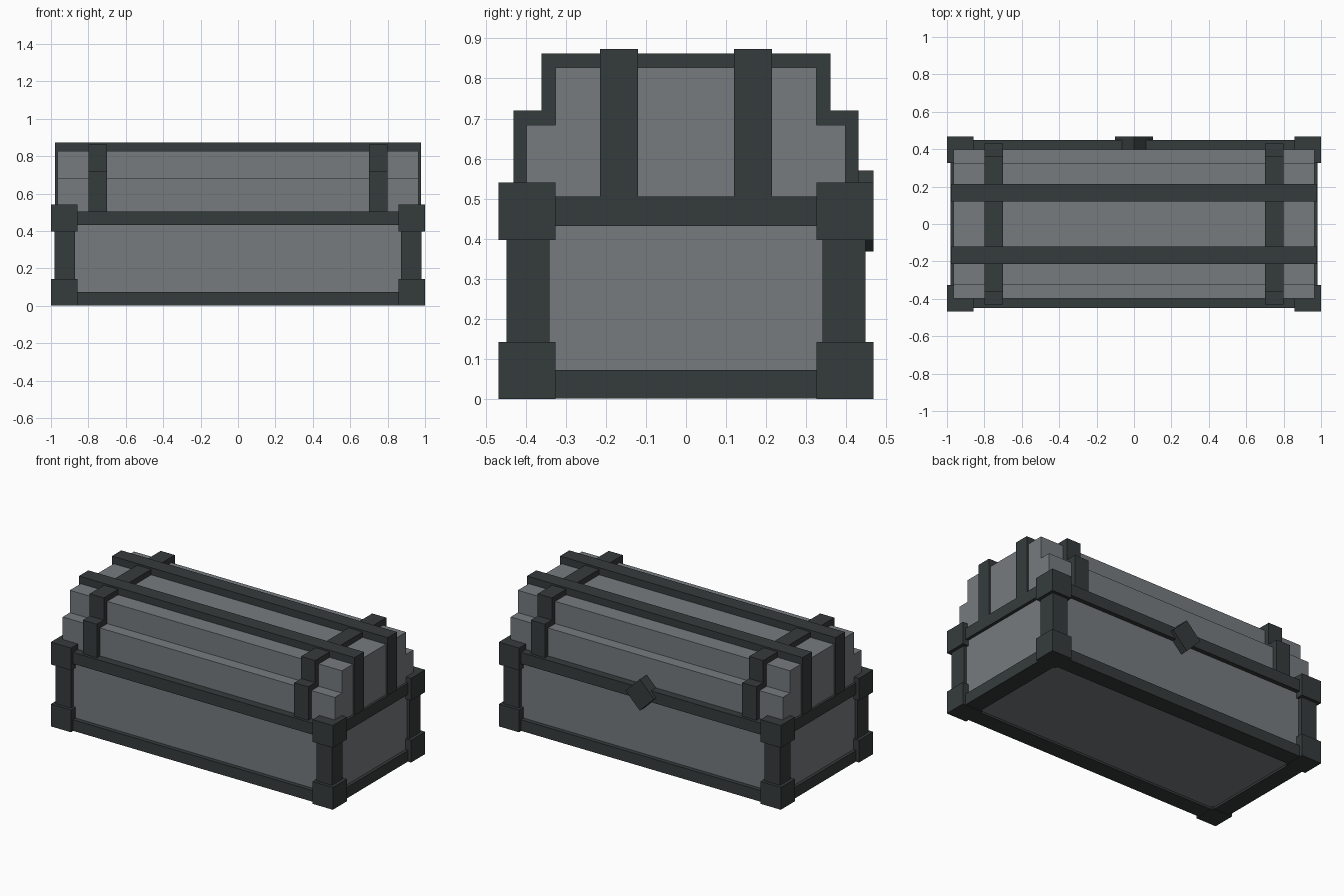
import bpy, bmesh, math
from mathutils import Matrix

if "Cube" in bpy.data.objects:
    bpy.data.objects.remove(bpy.data.objects["Cube"])


def material(name, rgb):
    m = bpy.data.materials.new(name)
    m.diffuse_color = (*rgb, 1)
    m.use_nodes = True
    m.node_tree.nodes["Principled BSDF"].inputs["Base Color"].default_value = m.diffuse_color
    return m


GREY = material("grey_panel", (0.180, 0.198, 0.212))
DARK = material("dark_trim", (0.036, 0.044, 0.044))


def finish(name, bm, mat):
    bmesh.ops.recalc_face_normals(bm, faces=bm.faces[:])
    me = bpy.data.meshes.new(name)
    bm.to_mesh(me)
    bm.free()
    me.materials.append(mat)
    ob = bpy.data.objects.new(name, me)
    bpy.context.collection.objects.link(ob)
    return ob


def box(name, x, y, z, mat):
    """Box from (min, max) ranges."""
    bm = bmesh.new()
    bmesh.ops.create_cube(bm, size=1)
    for v in bm.verts:
        for i, (a, b) in enumerate((x, y, z)):
            v.co[i] = (a + b) / 2 + v.co[i] * (b - a)
    return finish(name, bm, mat)


def side(s, a, b):
    """Range a..b mirrored to the side s."""
    return (a, b) if s > 0 else (-b, -a)


def stepped(name, x, lower, upper, mat):
    """Stepped profile in y-z, extruded along x; each step is (half width, top)."""
    (w1, z1), (w2, z2) = lower, upper
    half = [(w1, 0.49), (w1, z1), (w2, z1), (w2, z2)]
    profile = half + [(-y, z) for y, z in reversed(half)]
    bm = bmesh.new()
    face = bm.faces.new([bm.verts.new((x[0], y, z)) for y, z in profile])
    ext = bmesh.ops.extrude_face_region(bm, geom=[face])
    verts = [g for g in ext["geom"] if isinstance(g, bmesh.types.BMVert)]
    bmesh.ops.translate(bm, verts=verts, vec=(x[1] - x[0], 0, 0))
    return finish(name, bm, mat)


# Chest body and stepped lid
box("chest_body", (-0.96, 0.96), (-0.42, 0.42), (0.015, 0.495), GREY)
stepped("lid", (-0.965, 0.965), (0.398, 0.684), (0.325, 0.827), GREY)

# Rails around the bottom and the rim
for label, z in (("bottom", (0.002, 0.073)), ("rim", (0.432, 0.505))):
    for s in (-1, 1):
        box(label + "_long_rail", (-0.98, 0.98), side(s, 0.34, 0.448), z, DARK)
        box(label + "_end_rail", side(s, 0.87, 0.98), (-0.34, 0.34), z, DARK)

# Corner posts with block caps
for sx in (-1, 1):
    for sy in (-1, 1):
        box("corner_post", side(sx, 0.872, 0.98), side(sy, 0.34, 0.448),
            (0.10, 0.45), DARK)
        for z in ((0, 0.143), (0.397, 0.54)):
            box("corner_block", side(sx, 0.857, 1.0), side(sy, 0.325, 0.468), z, DARK)

# Straps over the lid, following its steps
for s in (-1, 1):
    stepped("lid_cross_strap", side(s, 0.70, 0.80), (0.43, 0.72), (0.36, 0.862), DARK)

# Lengthwise bands that fold down over both lid ends
for s in (-1, 1):
    y = side(s, 0.12, 0.215)
    box("lid_long_band", (-0.978, 0.978), y, (0.49, 0.873), DARK)

# Diamond latch
latch = box("latch", (-0.0715, 0.0715), (0.37, 0.468), (-0.0715, 0.0715), DARK)
latch.data.transform(Matrix.Translation((0, 0, 0.469)) @ Matrix.Rotation(math.pi / 4, 4, 'Y'))
